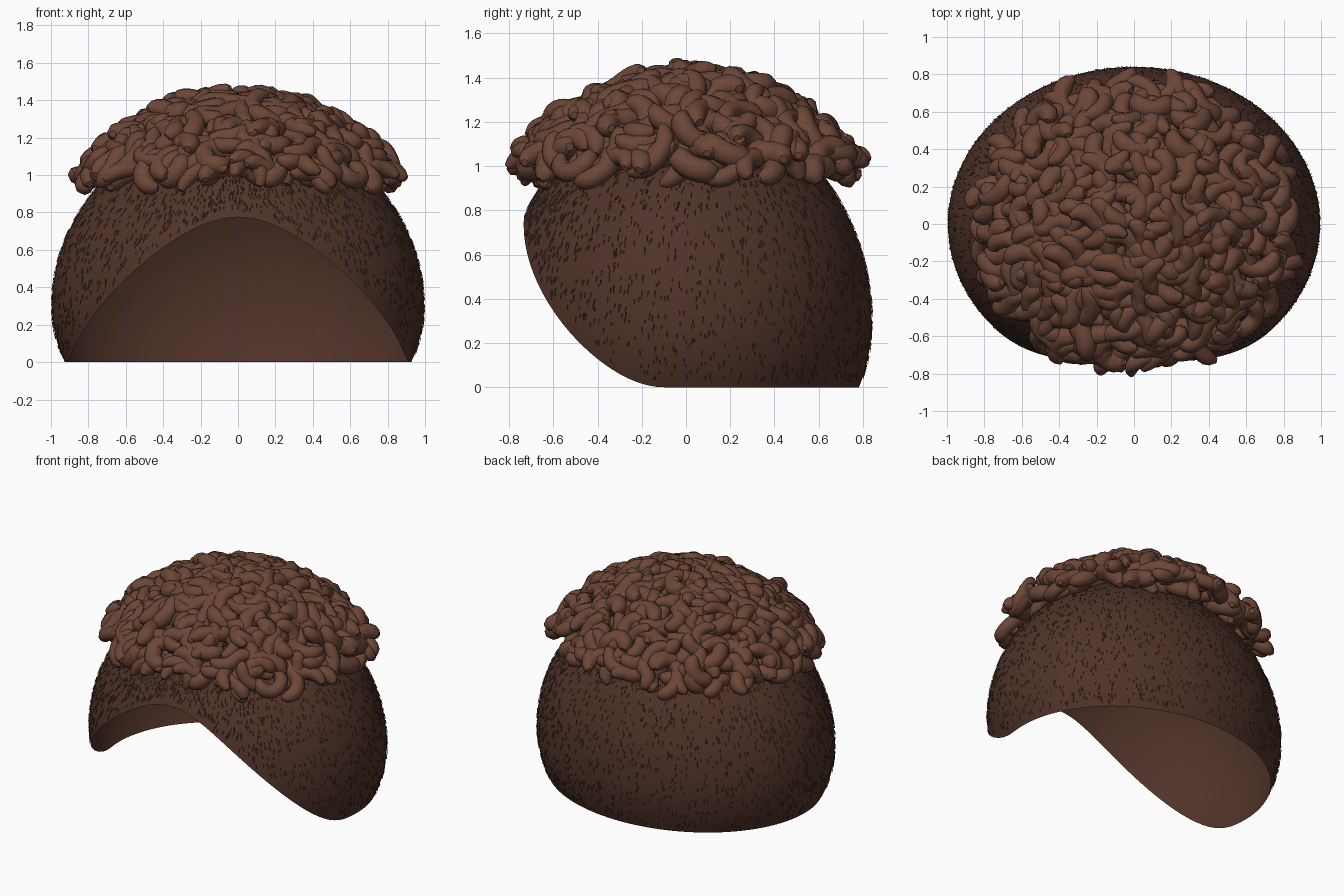
import bpy, bmesh, math, random
from mathutils import Vector, Matrix

if "Cube" in bpy.data.objects:
    bpy.data.objects.remove(bpy.data.objects["Cube"])

random.seed(7)
TAU = 2 * math.pi


def material(name, rgb):
    m = bpy.data.materials.new(name)
    m.diffuse_color = (*rgb, 1)
    m.use_nodes = True
    m.node_tree.nodes["Principled BSDF"].inputs["Base Color"].default_value = m.diffuse_color
    return m


def link(name, data, mat):
    ob = bpy.data.objects.new(name, data)
    bpy.context.collection.objects.link(ob)
    data.materials.append(mat)
    return ob


def height(t):
    return 0.30 + (0.968 if math.cos(t) > 0 else 0.82) * math.cos(t)


def scalp(phi, t, lift=0.0):
    """Point on the head shell; phi = 0 is the front, t = 0 the crown."""
    k = math.sin(t)
    return Vector(((0.995 + lift) * k * math.sin(phi),
                   -(0.84 + lift) * k * math.cos(phi), height(t) + lift * math.cos(t)))


def rim(phi):
    """Polar angle of the hairline: arched in front, level at the back."""
    p = abs((phi + math.pi) % TAU - math.pi)
    z = 0.775 * math.cos(p * 90 / 83) ** 2 if p < math.radians(83) else 0.0
    c = (z - 0.30) / (0.968 if z > 0.30 else 0.82)
    return math.acos(c)


# Close-cropped shell
COLS, ROWS = 112, 32
bm = bmesh.new()
crown = bm.verts.new(scalp(0, 0))
rings = []
for r in range(1, ROWS + 1):
    rings.append([bm.verts.new(scalp(TAU * c / COLS, rim(TAU * c / COLS) * r / ROWS))
                  for c in range(COLS)])
for c in range(COLS):
    d = (c + 1) % COLS
    bm.faces.new((crown, rings[0][c], rings[0][d]))
    for a, b in zip(rings, rings[1:]):
        bm.faces.new((a[c], b[c], b[d], a[d]))
for f in bm.faces:
    f.smooth = True
me = bpy.data.meshes.new("cropped_shell")
bm.to_mesh(me)
bm.free()
link("cropped_shell", me, material("dark_brown", (0.080, 0.033, 0.022)))

# Stubble: tiny tapered hairs lying down the shell
bm = bmesh.new()
for i in range(3000):
    phi = random.uniform(0, TAU)
    t0, t1 = 0.70, rim(phi) - 0.05
    t = random.uniform(t0, t1)
    w = 0.003
    root = [bm.verts.new(scalp(phi - w, t, 0)), bm.verts.new(scalp(phi + w, t, 0)),
            bm.verts.new(scalp(phi, t, 0.005))]
    tip = bm.verts.new(scalp(phi + random.uniform(-.006, .006), t + random.uniform(.02, .04), 0.006))
    for j in range(3):
        bm.faces.new((root[j], tip, root[(j + 1) % 3]))
me = bpy.data.meshes.new("stubble")
bm.to_mesh(me)
bm.free()
link("stubble", me, material("mid_brown", (0.115, 0.052, 0.034)))


# Curly top: overlapping coiled locks spread over a low dome
def canopy(x, y):
    s = math.hypot(x / 0.86, y / 0.78)
    return 1.405 - 0.40 * s ** 2.1


def normal(x, y):
    e = 0.01
    return Vector(((canopy(x - e, y) - canopy(x + e, y)) / (2 * e),
                   (canopy(x, y - e) - canopy(x, y + e)) / (2 * e), 1)).normalized()


curve = bpy.data.curves.new("curly_locks", 'CURVE')
curve.dimensions = '3D'
curve.bevel_depth = 0.05
curve.bevel_resolution = 2
curve.use_fill_caps = True


def lock(x, y, drop):
    """One tapered C, S or hook-shaped lock lying on the canopy."""
    n = normal(x, y)
    frame = n.to_track_quat('Z', 'Y').to_matrix() @ Matrix.Rotation(random.uniform(0, TAU), 3, 'Z')
    frame = frame @ Matrix.Rotation(random.uniform(-.35, .35), 3, 'X')
    steps = 13
    length = random.uniform(0.22, 0.36)
    bend = random.choice((-1, 1)) * random.uniform(2.2, 4.6)
    flip = random.random() < 0.35
    pos, ang, pts = Vector((0, 0, 0)), 0.0, []
    for i in range(steps):
        u = i / (steps - 1)
        pts.append(pos.copy())
        ang += bend / steps * (-1 if flip and u > 0.5 else 1)
        pos = pos + Vector((math.cos(ang), math.sin(ang), 0)) * length / steps
    mid = sum(pts, Vector()) / steps
    base = Vector((x, y, canopy(x, y))) - n * drop
    sp = curve.splines.new('POLY')
    sp.points.add(steps - 1)
    thick = random.uniform(0.85, 1.15)
    for i, p in enumerate(pts):
        u = i / (steps - 1)
        q = p - mid
        q.z += 0.07 * (u - 0.5) - 0.6 * q.xy.length_squared
        sp.points[i].co = (*(base + frame @ q), 1)
        end = min(i, steps - 1 - i)
        sp.points[i].radius = thick * (0.35, 0.72, 0.92, 1)[min(end, 3)]
    sp.use_smooth = True


def scatter(count, reach, drop):
    for i in range(count):
        s = reach * math.sqrt((i + 0.5) / count)
        a = i * 2.39996 + random.uniform(-.15, .15)
        lock(0.86 * s * math.cos(a), 0.78 * s * math.sin(a), drop + random.uniform(-.02, .02))


scatter(270, 0.95, 0.0)    # outer locks
scatter(130, 0.93, 0.085)  # filler locks beneath

# Ragged fringe of locks hanging round the edge
for i in range(34):
    a = TAU * i / 34 + random.uniform(-.06, .06)
    s = random.uniform(0.93, 0.99)
    lock(0.86 * s * math.cos(a), 0.78 * s * math.sin(a), random.uniform(0.0, 0.05))

hair = link("curly_locks", curve, material("curl_brown", (0.15, 0.062, 0.038)))
bpy.context.view_layer.objects.active = hair
hair.select_set(True)
bpy.ops.object.convert(target='MESH')
